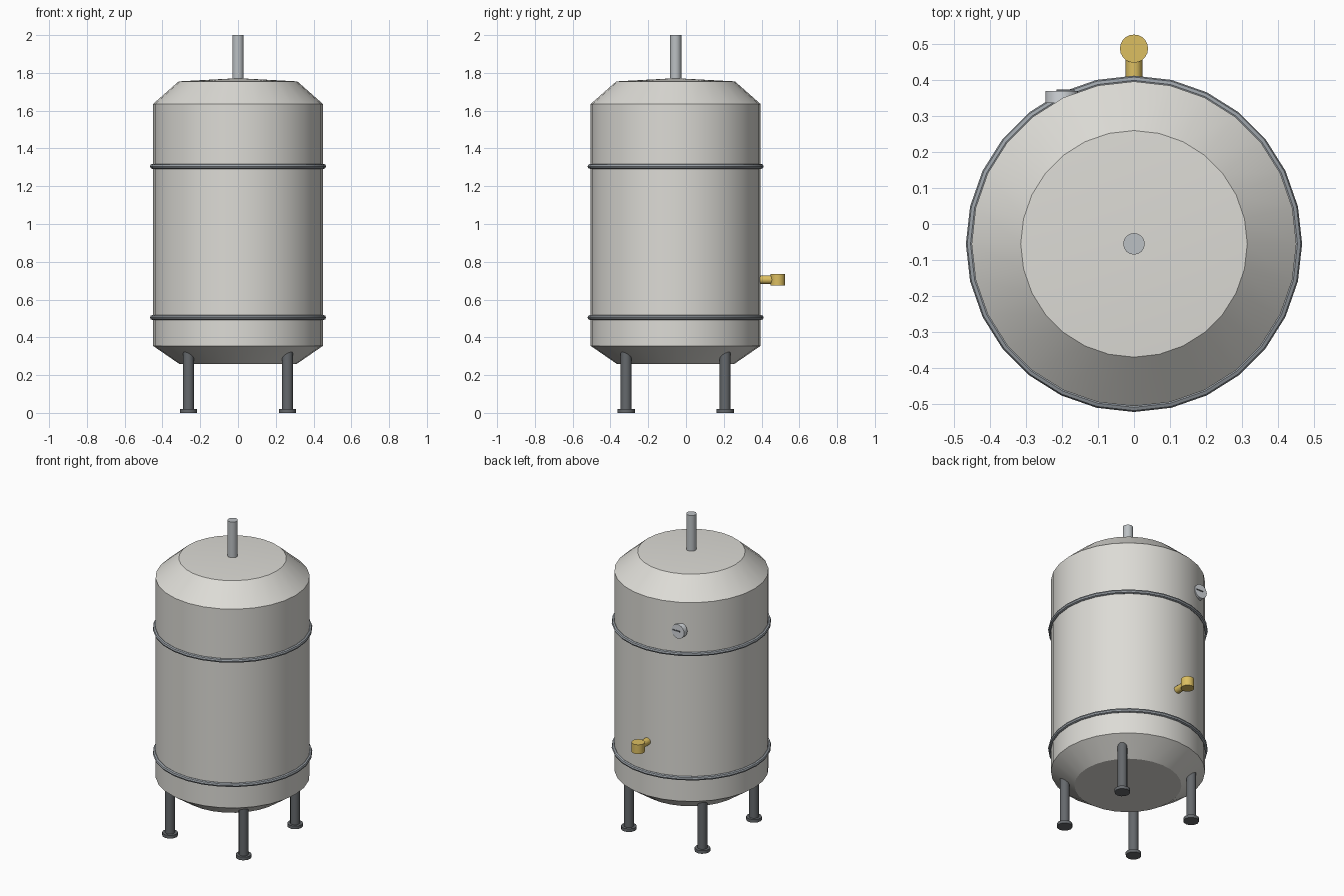
import bpy, bmesh
from math import sin, cos, pi, radians

if "Cube" in bpy.data.objects:
    bpy.data.objects.remove(bpy.data.objects["Cube"])

CY = -0.055   # tank axis in y
SEG = 28


def mat(name, rgb):
    m = bpy.data.materials.new(name)
    m.diffuse_color = (*rgb, 1)
    m.use_nodes = True
    m.node_tree.nodes["Principled BSDF"].inputs["Base Color"].default_value = m.diffuse_color
    return m


STEEL = mat("tank_steel", (0.72, 0.71, 0.67))
BAND = mat("band_metal", (0.33, 0.36, 0.39))
PIPE = mat("pipe_metal", (0.50, 0.53, 0.55))
DARK = mat("dark_metal", (0.13, 0.14, 0.15))
BRASS = mat("brass", (0.72, 0.52, 0.12))
GAUGE = mat("gauge_face", (0.65, 0.68, 0.71))


def finish(ob, name, m):
    ob.name = name
    ob.data.materials.append(m)
    bpy.ops.object.select_all(action='DESELECT')
    ob.select_set(True)
    bpy.context.view_layer.objects.active = ob
    bpy.ops.object.shade_smooth_by_angle(angle=radians(32))
    return ob


def cyl(name, r, depth, loc, m, verts=16, rot=(0, 0, 0)):
    bpy.ops.mesh.primitive_cylinder_add(vertices=verts, radius=r, depth=depth,
                                        location=loc, rotation=rot)
    return finish(bpy.context.object, name, m)


def lathe(name, profile, m):
    # profile runs from the lower axis point to the upper axis point
    bm = bmesh.new()
    rings = []
    for r, z in profile:
        n = 1 if r == 0 else SEG
        rings.append([bm.verts.new((r * cos(2 * pi * i / SEG), r * sin(2 * pi * i / SEG), z))
                      for i in range(n)])
    for a, b in zip(rings, rings[1:]):
        for i in range(SEG):
            j = (i + 1) % SEG
            loop = [a[i % len(a)], a[j % len(a)], b[j % len(b)], b[i % len(b)]]
            bm.faces.new(list(dict.fromkeys(loop)))
    bmesh.ops.recalc_face_normals(bm, faces=bm.faces)
    me = bpy.data.meshes.new(name)
    bm.to_mesh(me)
    bm.free()
    ob = bpy.data.objects.new(name, me)
    bpy.context.collection.objects.link(ob)
    ob.location.y = CY
    return finish(ob, name, m)


# tank shell with tapered ends
lathe("tank", [(0, 0.26), (0.312, 0.26), (0.45, 0.355), (0.45, 1.635),
               (0.314, 1.755), (0, 1.772)], STEEL)

# hoops round the shell
for name, z in (("lower_band", 0.505), ("upper_band", 1.305)):
    bpy.ops.mesh.primitive_torus_add(major_segments=SEG, minor_segments=8, major_radius=0.453,
                                     minor_radius=0.013, location=(0, CY, z))
    finish(bpy.context.object, name, BAND)

# top outlet pipe
cyl("top_pipe", 0.03, 0.24, (0, CY, 1.88), PIPE)

# four legs with round feet
for side, sx in (("left", -1), ("right", 1)):
    for end, sy in (("front", -1), ("back", 1)):
        x, y = sx * 0.262, CY + sy * 0.262
        cyl(f"{end}_{side}_leg", 0.029, 0.335, (x, y, 0.1775), DARK, 12)
        cyl(f"{end}_{side}_foot", 0.046, 0.02, (x, y, 0.01), DARK, 12)

# brass drain valve at the back
cyl("valve_stem", 0.023, 0.10, (0, 0.42, 0.705), BRASS, 12, (pi / 2, 0, 0))
cyl("valve_head", 0.039, 0.06, (0, 0.486, 0.705), BRASS, 20)

# pressure gauge with needle
cyl("gauge", 0.045, 0.033, (-0.2, 0.3525, 1.455), GAUGE, 20, (pi / 2, 0, 0))
bpy.ops.mesh.primitive_cube_add(size=1, location=(-0.19, 0.37, 1.458))
needle = bpy.context.object
needle.scale = (0.05, 0.005, 0.007)
finish(needle, "gauge_needle", DARK)
